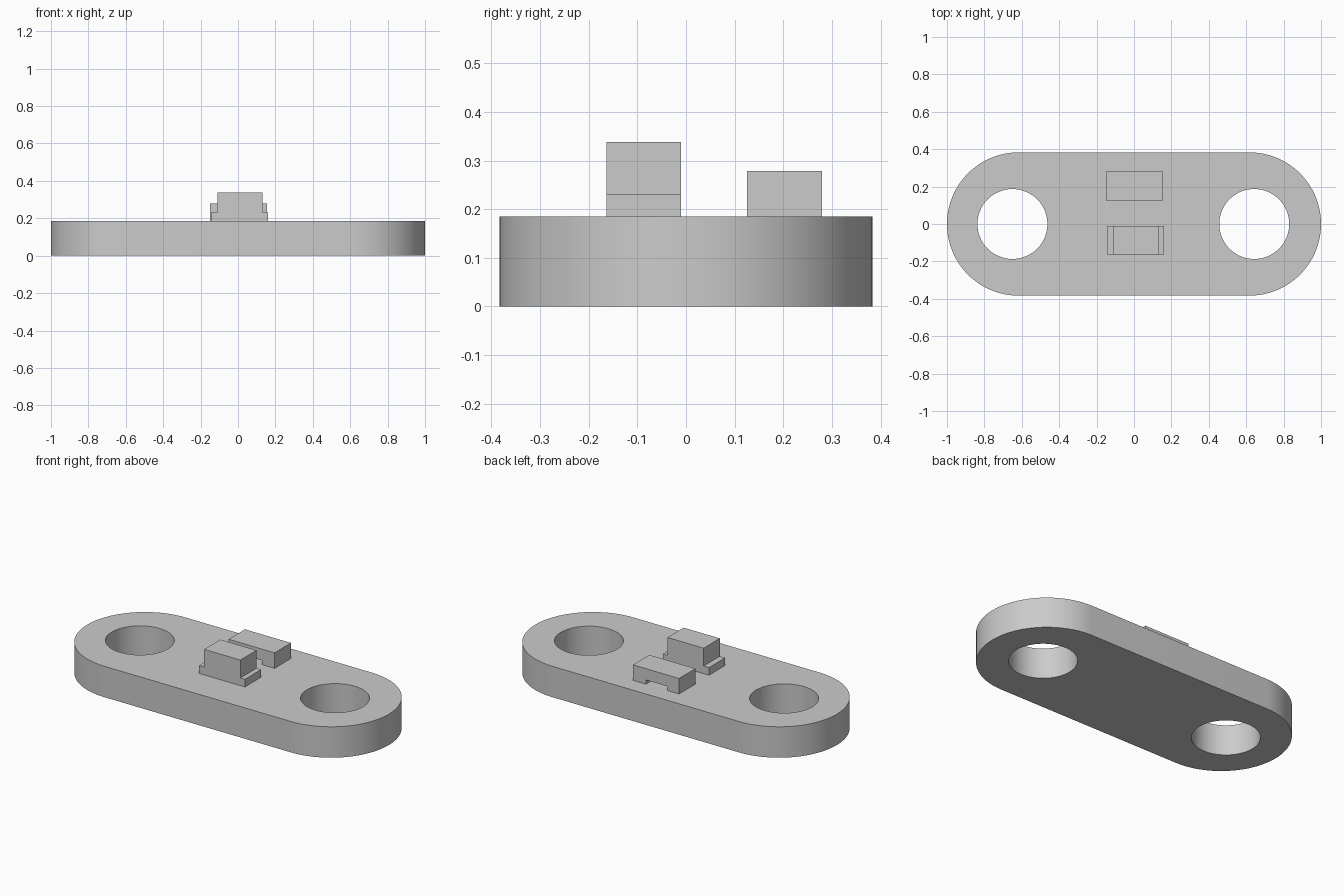
import bpy
import bmesh
from math import pi, cos, sin

cube = bpy.data.objects.get("Cube")
if cube:
    bpy.data.objects.remove(cube, do_unlink=True)

grey = bpy.data.materials.new("plain grey")
grey.use_nodes = True
colour = (0.6, 0.6, 0.6, 1)
grey.diffuse_color = colour
grey.node_tree.nodes["Principled BSDF"].inputs["Base Color"].default_value = colour

PLATE_TOP = 0.185
END_RADIUS = 0.383
END_X = 1 - END_RADIUS
HOLE_RADIUS = 0.187


def prism(name, outline, along_y=None, height=None):
    """Extrude an outline: (x, z) points between two y values, or (x, y) points up from z = 0."""
    bm = bmesh.new()
    if along_y:
        points = [(x, along_y[0], z) for x, z in outline]
        offset = (0, along_y[1] - along_y[0], 0)
    else:
        points = [(x, y, 0) for x, y in outline]
        offset = (0, 0, height)
    face = bm.faces.new([bm.verts.new(p) for p in points])
    extruded = bmesh.ops.extrude_face_region(bm, geom=[face], use_keep_orig=True)
    moved = [v for v in extruded["geom"] if isinstance(v, bmesh.types.BMVert)]
    bmesh.ops.translate(bm, verts=moved, vec=offset)
    bmesh.ops.recalc_face_normals(bm, faces=bm.faces)
    mesh = bpy.data.meshes.new(name)
    bm.to_mesh(mesh)
    bm.free()
    mesh.materials.append(grey)
    obj = bpy.data.objects.new(name, mesh)
    bpy.context.collection.objects.link(obj)
    return obj


def arc(cx, radius, start, sweep, steps):
    angles = [start + sweep * i / steps for i in range(steps + 1)]
    return [(cx + radius * cos(a), radius * sin(a)) for a in angles]


# Base plate with rounded ends
outline = arc(END_X, END_RADIUS, -pi / 2, pi, 48) + arc(-END_X, END_RADIUS, pi / 2, pi, 48)
plate = prism("base_plate", outline, height=PLATE_TOP)

# Through holes at both ends
bpy.context.view_layer.objects.active = plate
for side, x in (("left", 0.643), ("right", -0.65)):
    cutter = prism(side + "_hole_cutter", arc(x, HOLE_RADIUS, 0, 2 * pi, 64)[:-1], height=1)
    cutter.location.z = -0.5
    cutter.hide_render = True
    cut = plate.modifiers.new(side + "_hole", "BOOLEAN")
    cut.operation = "DIFFERENCE"
    cut.solver = "EXACT"
    cut.object = cutter
    bpy.context.view_layer.update()
    bpy.ops.object.modifier_apply(modifier=cut.name)
    bpy.data.objects.remove(cutter, do_unlink=True)

bpy.ops.object.select_all(action="DESELECT")
plate.select_set(True)
bpy.ops.object.shade_smooth_by_angle(angle=pi / 6)

# Front block: wide foot with a narrower raised body
foot_top = 0.231
prism("front_stepped_block", [
    (-0.145, PLATE_TOP), (0.16, PLATE_TOP), (0.16, foot_top), (0.13, foot_top),
    (0.13, 0.338), (-0.11, 0.338), (-0.11, foot_top), (-0.145, foot_top),
], along_y=(-0.163, -0.01))

# Back block: bridge with a shallow channel underneath
channel_top = 0.21
prism("back_bridge_block", [
    (-0.15, PLATE_TOP), (-0.075, PLATE_TOP), (-0.075, channel_top), (0.07, channel_top),
    (0.07, PLATE_TOP), (0.155, PLATE_TOP), (0.155, 0.278), (-0.15, 0.278),
], along_y=(0.125, 0.28))
